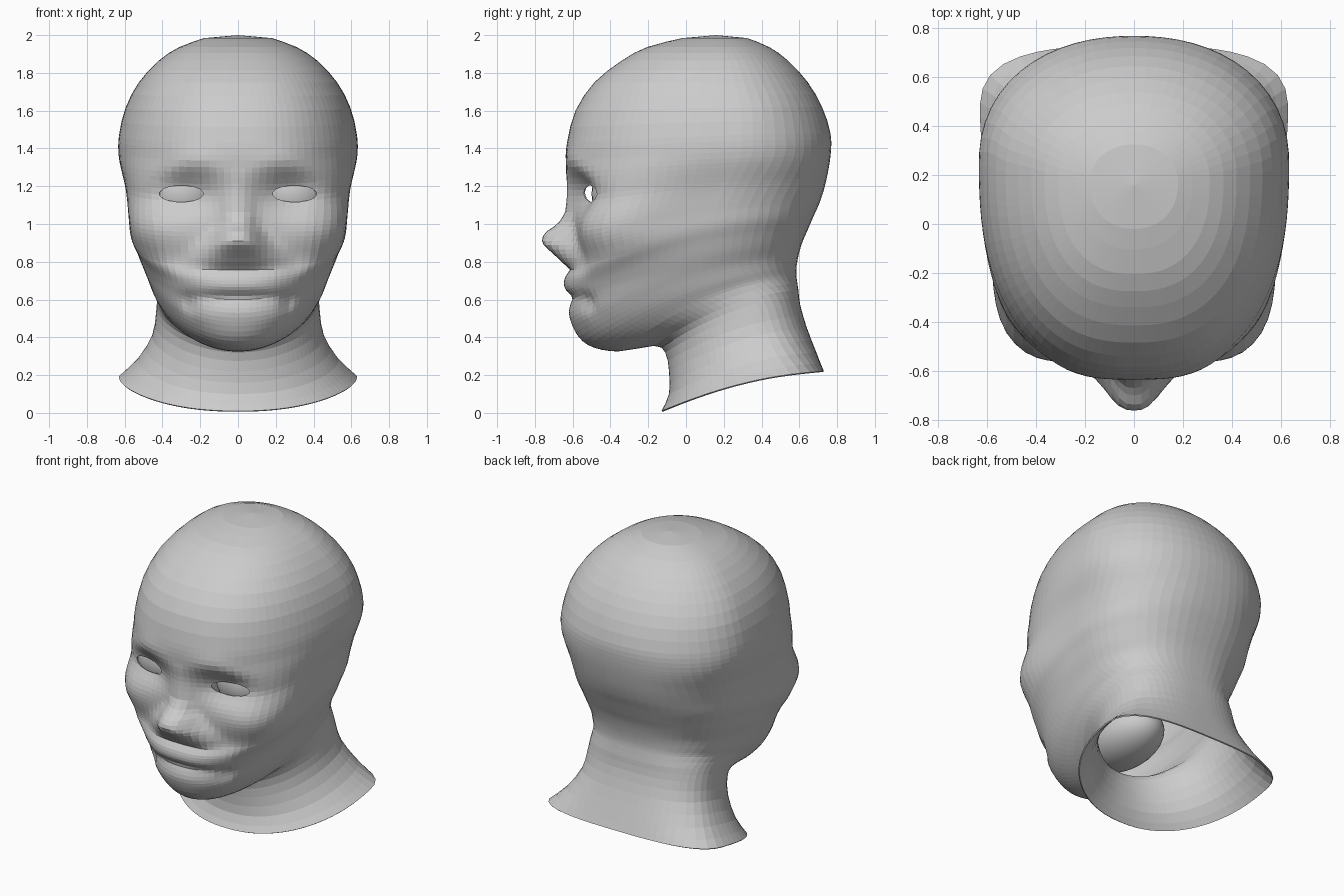
import bpy, bmesh, math
from mathutils import Vector

old = bpy.data.objects.get("Cube")
if old:
    bpy.data.objects.remove(old, do_unlink=True)

clay = bpy.data.materials.new("light_grey_clay")
clay.use_nodes = True
GREY = (0.6, 0.6, 0.6, 1.0)
clay.diffuse_color = GREY
clay.node_tree.nodes["Principled BSDF"].inputs["Base Color"].default_value = GREY


def make_object(name, bm):
    mesh = bpy.data.meshes.new(name)
    bmesh.ops.recalc_face_normals(bm, faces=bm.faces)
    bm.to_mesh(mesh)
    bm.free()
    mesh.materials.append(clay)
    obj = bpy.data.objects.new(name, mesh)
    bpy.context.collection.objects.link(obj)
    return obj


def ellipsoid(name, centre, radii):
    bm = bmesh.new()
    bmesh.ops.create_uvsphere(bm, u_segments=32, v_segments=20, radius=1)
    bmesh.ops.scale(bm, vec=radii, verts=bm.verts)
    bmesh.ops.translate(bm, vec=centre, verts=bm.verts)
    for face in bm.faces:
        face.smooth = True
    return make_object(name, bm)


# Head rings, neck rim to crown:
# front y, front z, back y, back z, half width, y of widest point, front squareness
RINGS = [
    (-.13, .01, .73, .22, .63, .45, 2.2),
    (-.09, .10, .69, .32, .53, .40, 2.2),
    (-.09, .22, .64, .45, .455, .35, 2.1),
    (-.11, .32, .605, .57, .435, .32, 2),
    (-.17, .355, .595, .65, .43, .28, 2),
    (-.36, .325, .585, .72, .435, .2, 2),
    (-.52, .36, .585, .77, .46, .14, 2),
    (-.60, .46, .595, .83, .485, .1, 2.1),
    (-.61, .6, .615, .90, .52, .1, 2.3),
    (-.61, .70, .645, .97, .545, .1, 2.8),
    (-.585, .82, .675, 1.04, .57, .11, 4.2),
    (-.59, .96, .71, 1.12, .58, .12, 5.8),
    (-.61, 1.12, .74, 1.22, .595, .17, 3.9),
    (-.635, 1.30, .765, 1.36, .63, .24, 2.7),
    (-.63, 1.43, .765, 1.48, .63, .25, 2.5),
    (-.585, 1.6, .72, 1.62, .595, .25, 2.5),
    (-.485, 1.75, .645, 1.75, .525, .22, 2.5),
    (-.34, 1.865, .54, 1.865, .42, .2, 2.5),
    (-.205, 1.937, .44, 1.937, .31, .18, 2.4),
    (-.02, 1.984, .325, 1.984, .18, .17, 2.2),
]
COLUMNS = 80


def spline(a, b, c, d, t):
    """Catmull-Rom blend of four rings."""
    return [q + .5 * t * (r - p + t * (2 * p - 5 * q + 4 * r - s + t * (3 * (q - r) + s - p)))
            for p, q, r, s in zip(a, b, c, d)]


def ramp(v, points):
    """Piecewise linear lookup."""
    if v <= points[0][0]:
        return points[0][1]
    for (x0, y0), (x1, y1) in zip(points, points[1:]):
        if v <= x1:
            return y0 + (y1 - y0) * (v - x0) / (x1 - x0)
    return points[-1][1]


NOSE_HEIGHT = [(.755, 0), (.79, .06), (.86, .14), (.9, .18), (.95, .165),
               (1.0, .085), (1.06, .04), (1.2, .01), (1.3, 0)]
NOSE_WIDTH = [(.76, .2), (.82, .19), (.87, .16), (.92, .125), (1.0, .085), (1.2, .08)]
BACK_SQUARENESS = [(0, 3), (.25, 2.5), (.9, 2.4), (1.2, 2.3), (1.5, 2.1)]


def sculpt(p):
    """Push the front surface in and out to form the face."""
    if p.y > -.2 or not .4 < p.z < 1.5:
        return p
    a, z = abs(p.x), p.z

    def blob(cx, cz, sx, sz, power=2):
        return math.exp(-abs((a - cx) / sx) ** power - abs((z - cz) / sz) ** power)

    nose = ramp(z, NOSE_HEIGHT) * math.exp(-(a / ramp(z, NOSE_WIDTH)) ** 3)
    arch = 1.33 - 1.6 * (a - .22) ** 2
    p.y += (.085 * blob(.27, 1.165, .16, .11)       # eye socket
            - .015 * blob(.27, arch, .17, .06)      # brow
            - .015 * blob(.42, .97, .12, .09)       # cheekbone
            + .015 * blob(.3, .8, .07, .08)         # hollow beside the nose
            - .035 * blob(0, .695, .25, .062, 3)    # upper lip
            - .01 * blob(0, .53, .22, .045)         # lower lip
            + .025 * blob(.265, .58, .035, .055)    # mouth corner
            + .012 * blob(0, .61, .24, .025)        # line of the mouth
            - nose)
    return p


def ring_points(ring):
    yf, zf, yb, zb, w, c, n_front = ring
    bend = min(.3, .17 * (n_front - 2))
    n_back = ramp(zf, BACK_SQUARENESS)
    points = []
    for i in range(COLUMNS):
        u = math.tau * i / COLUMNS
        t = u - .45 * math.sin(u)                   # denser at the face
        front = math.cos(t) > 0
        depth = c - yf if front else yb - c
        n = n_front if front else n_back
        r = (abs(math.cos(t) / depth) ** n + abs(math.sin(t) / w) ** n) ** (-1 / n)
        x, y = r * math.sin(t), c - r * math.cos(t)
        s = (y - yf) / (yb - yf)
        z = zf + (zb - zf) * (s + .8 * s * (1 - s))
        y += bend * x * x * max(0, math.cos(t))
        points.append(sculpt(Vector((x, y, z))))
    return points


def cut_eye(bm, side):
    """Trim an oval opening out of the skin, one straight edge at a time."""
    centre = Vector((side * .3, 0, 1.16))
    edges = []
    for i in range(16):
        a = math.tau * i / 16
        normal = Vector((math.cos(a) / .115, 0, math.sin(a) / .043))
        rim = centre + Vector((.115 * math.cos(a), 0, .043 * math.sin(a)))
        edges.append((rim, normal.normalized()))

    def near():
        return [f for f in bm.faces if f.calc_center_median().y < -.3
                and abs(f.calc_center_median().x - centre.x) < .15
                and abs(f.calc_center_median().z - centre.z) < .08]

    for rim, normal in edges:
        faces = near()
        geom = set(faces)
        for f in faces:
            geom.update(f.edges)
            geom.update(f.verts)
        bmesh.ops.bisect_plane(bm, geom=list(geom), plane_co=rim, plane_no=normal, dist=1e-5)
    inside = [f for f in near()
              if all((f.calc_center_median() - rim).dot(n) < 0 for rim, n in edges)]
    bmesh.ops.delete(bm, geom=inside, context='FACES')


# Head and neck surface
rows = []
last = len(RINGS) - 1
for k in range(last):
    quad = [RINGS[min(max(k + o, 0), last)] for o in (-1, 0, 1, 2)]
    steps = 6 if 7 <= k <= 12 else 4 if 5 <= k <= 13 else 2
    rows += [spline(*quad, j / steps) for j in range(steps)]
rows.append(RINGS[last])

bm = bmesh.new()
loops = [[bm.verts.new(p) for p in ring_points(row)] for row in rows]
for low, high in zip(loops, loops[1:]):
    for i in range(COLUMNS):
        j = (i + 1) % COLUMNS
        bm.faces.new((low[i], low[j], high[j], high[i]))
crown = bm.verts.new((0, .16, 2))
for i in range(COLUMNS):
    bm.faces.new((loops[-1][i], loops[-1][(i + 1) % COLUMNS], crown))
for side in (-1, 1):
    cut_eye(bm, side)
head = make_object("head_and_neck", bm)

# Thin wall, open at the neck and eyes
shell = head.modifiers.new("shell", 'SOLIDIFY')
shell.thickness = .008
shell.offset = -1

# Eyeballs and the mouth cavity inside the shell
for side, label in ((1, "left"), (-1, "right")):
    ellipsoid(label + "_eyeball", (side * .29, -.3, 1.16), (.2, .2, .2))
ellipsoid("mouth_cavity", (0, -.12, .58), (.21, .32, .17))
